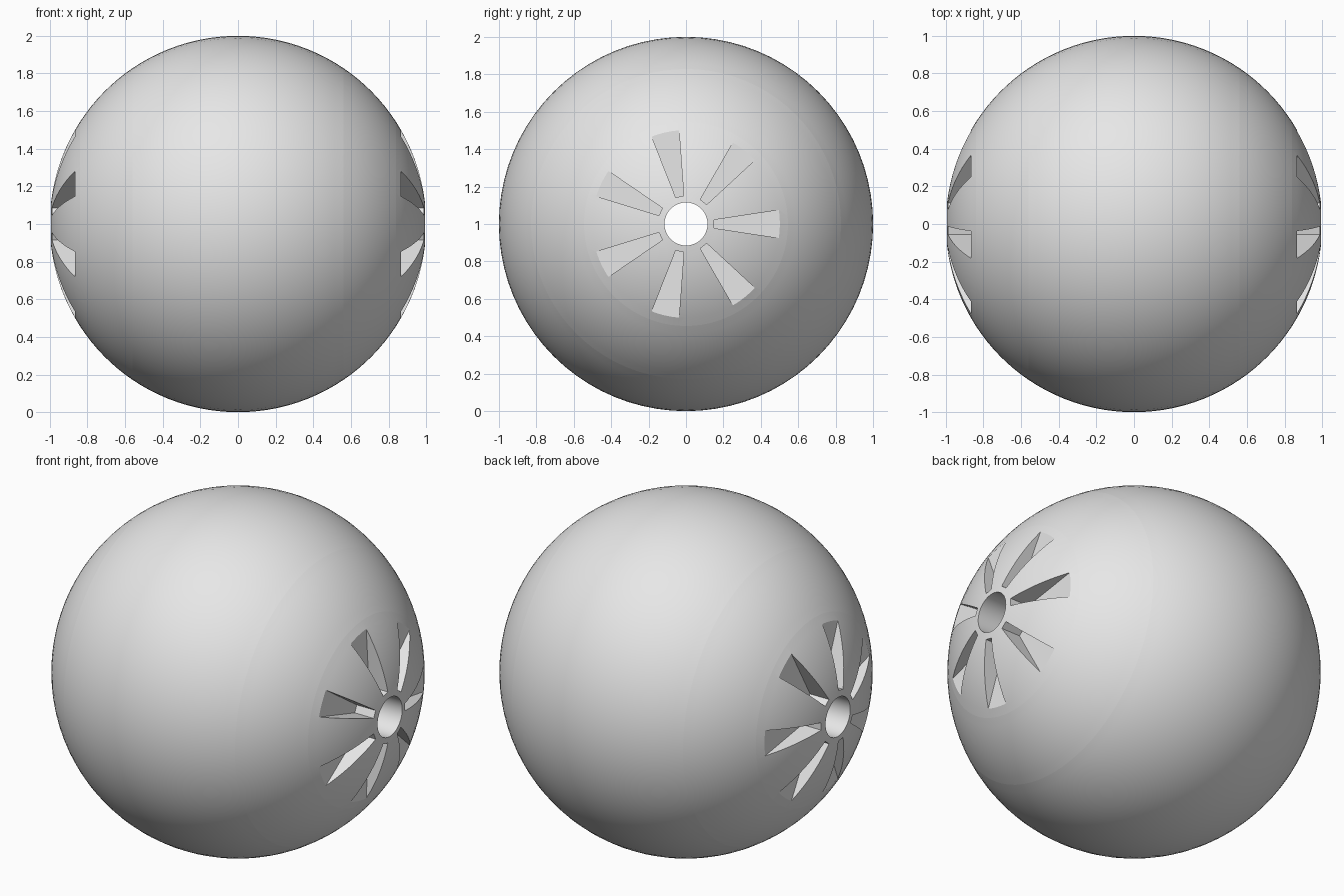
import bpy, bmesh, math
from mathutils import Matrix, Vector

cube = bpy.data.objects.get("Cube")
if cube:
    bpy.data.objects.remove(cube, do_unlink=True)

CENTRE = Vector((0, 0, 1))
BORE = 0.115
SEGMENTS = 80
CAP_ANGLE = math.asin(0.545)
SHOULDER_ANGLE = math.acos(0.56)

grey = bpy.data.materials.new("plain grey")
grey.use_nodes = True
grey.diffuse_color = (0.8, 0.8, 0.8, 1)
grey.node_tree.nodes["Principled BSDF"].inputs["Base Color"].default_value = (0.8, 0.8, 0.8, 1)


def make_object(name, bm):
    bmesh.ops.recalc_face_normals(bm, faces=bm.faces[:])
    mesh = bpy.data.meshes.new(name)
    bm.to_mesh(mesh)
    bm.free()
    mesh.materials.append(grey)
    obj = bpy.data.objects.new(name, mesh)
    obj.location = CENTRE
    bpy.context.collection.objects.link(obj)
    return obj


def activate(obj):
    bpy.ops.object.select_all(action='DESELECT')
    obj.select_set(True)
    bpy.context.view_layer.objects.active = obj


def sphere_slice(name, start, end, steps):
    """Bored slice of the unit sphere between two angles from the x axis."""
    bm = bmesh.new()
    angles = [start + (end - start) * i / steps for i in range(steps + 1)]
    profile = [(math.cos(a), math.sin(a)) for a in angles]
    # inner bore corners close the outline
    for x in (profile[-1][0], profile[0][0]):
        if all(abs(x - px) + abs(BORE - pr) > 1e-4 for px, pr in profile):
            profile.append((x, BORE))
    rings = []
    for s in range(SEGMENTS):
        turn = math.tau * s / SEGMENTS
        rings.append([bm.verts.new((x, r * math.cos(turn), r * math.sin(turn)))
                      for x, r in profile])
    count = len(profile)
    for s, ring in enumerate(rings):
        after = rings[(s + 1) % SEGMENTS]
        for i in range(count):
            j = (i + 1) % count
            bm.faces.new((ring[i], ring[j], after[j], after[i]))
    return make_object(name, bm)


def slot_cutter(side):
    """Seven tapered wedges spread around the axle."""
    bm = bmesh.new()
    outline = [(0.15, -0.022), (0.505, -0.076), (0.505, 0.076), (0.15, 0.022)]
    for k in range(7):
        turn = Matrix.Rotation(math.tau * k / 7, 3, 'X')
        face = bm.faces.new([bm.verts.new(turn @ Vector((side * 0.865, y, z)))
                             for y, z in outline])
        grown = bmesh.ops.extrude_face_region(bm, geom=[face], use_keep_orig=True)
        moved = [g for g in grown["geom"] if isinstance(g, bmesh.types.BMVert)]
        bmesh.ops.translate(bm, verts=moved, vec=(side * 0.25, 0, 0))
    cutter = make_object("slot_cutter", bm)
    cutter.hide_render = True
    return cutter


# Middle band
parts = [sphere_slice("middle_band", SHOULDER_ANGLE, math.pi - SHOULDER_ANGLE, 22)]

# Shoulder rings and slotted caps on both ends
for side, label in ((1, "left"), (-1, "right")):
    def along(angle):
        return angle if side > 0 else math.pi - angle

    parts.append(sphere_slice(label + "_shoulder_ring",
                              along(CAP_ANGLE), along(SHOULDER_ANGLE), 8))
    cap = sphere_slice(label + "_slotted_cap",
                       along(math.asin(BORE)), along(CAP_ANGLE), 9)
    cutter = slot_cutter(side)
    cut = cap.modifiers.new("slots", 'BOOLEAN')
    cut.operation = 'DIFFERENCE'
    cut.solver = 'EXACT'
    cut.object = cutter
    activate(cap)
    bpy.ops.object.modifier_apply(modifier=cut.name)
    bpy.data.objects.remove(cutter, do_unlink=True)
    parts.append(cap)

# Smooth shell, crisp cuts
for part in parts:
    activate(part)
    bpy.ops.object.shade_smooth_by_angle(angle=math.radians(25))
